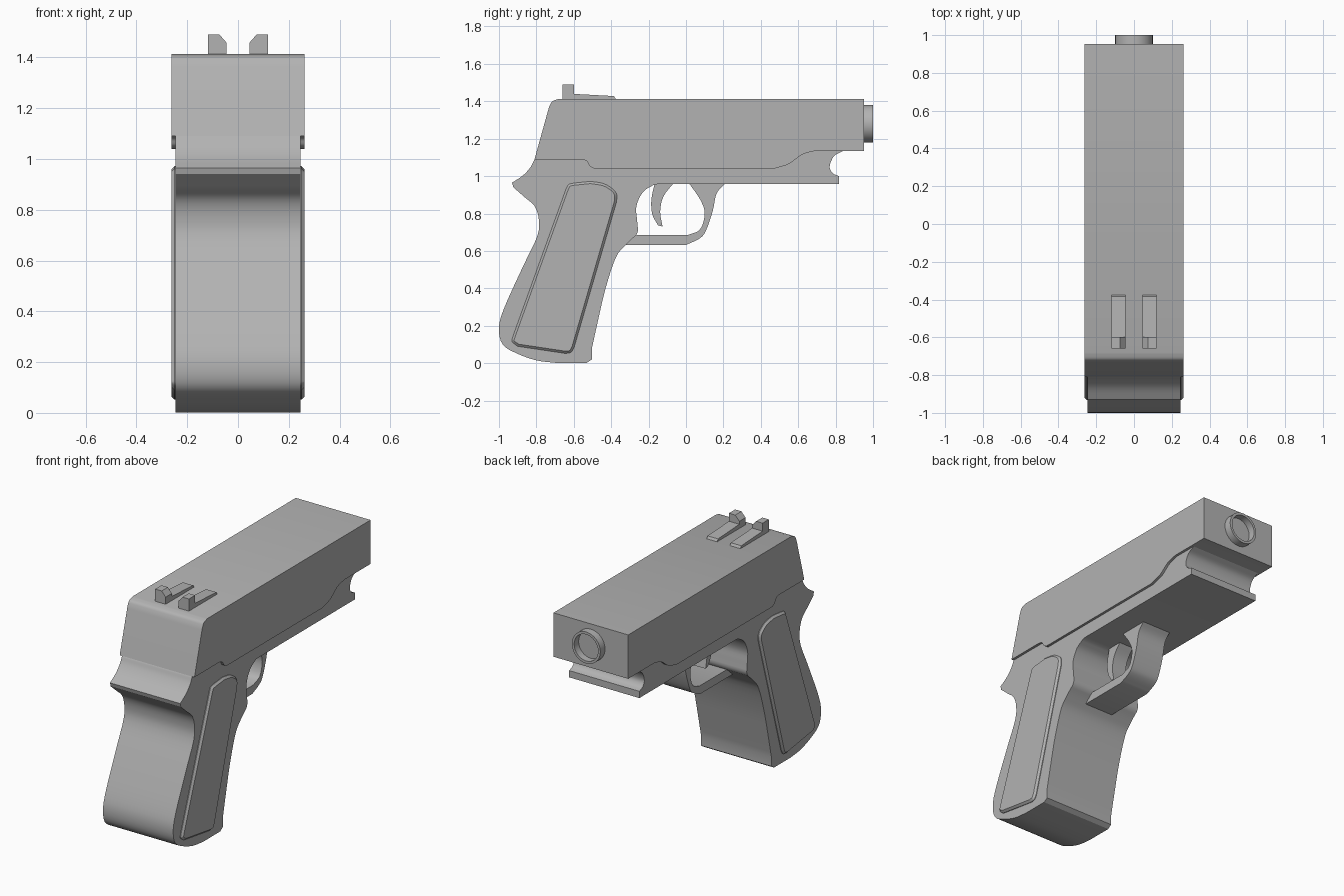
import bpy, bmesh, math
from mathutils import Vector

cube = bpy.data.objects.get("Cube")
if cube:
    bpy.data.objects.remove(cube, do_unlink=True)

grey = bpy.data.materials.new("plain grey")
grey.use_nodes = True
colour = (0.45, 0.45, 0.45, 1)
grey.diffuse_color = colour
grey.node_tree.nodes["Principled BSDF"].inputs["Base Color"].default_value = colour


def smooth_run(pts, steps=4):
    """Catmull-Rom curve through a run of points, ends kept."""
    p = [Vector(q) for q in pts]
    if len(p) < 3:
        return p
    p = [2 * p[0] - p[1]] + p + [2 * p[-1] - p[-2]]
    out = []
    for a, b, c, d in zip(p, p[1:], p[2:], p[3:]):
        for i in range(steps):
            t = i / steps
            out.append(0.5 * (2 * b + (c - a) * t + (2 * a - 5 * b + 4 * c - d) * t ** 2
                              + (3 * b - a - 3 * c + d) * t ** 3))
    return out + [p[-2]]


def finish(name, bm):
    bmesh.ops.recalc_face_normals(bm, faces=bm.faces)
    mesh = bpy.data.meshes.new(name)
    bm.to_mesh(mesh)
    bm.free()
    mesh.materials.append(grey)
    ob = bpy.data.objects.new(name, mesh)
    bpy.context.collection.objects.link(ob)
    bpy.ops.object.select_all(action="DESELECT")
    ob.select_set(True)
    bpy.context.view_layer.objects.active = ob
    bpy.ops.object.shade_smooth_by_angle(angle=math.radians(30))
    return ob


def side_profile(name, runs, x0, x1, chamfer=0):
    """Extrude a y-z outline across x; runs are curved, joints between them sharp."""
    pts = [q for run in runs for q in smooth_run(run)]
    bm = bmesh.new()
    face = bm.faces.new([bm.verts.new((x0, q[0], q[1])) for q in pts])
    ext = bmesh.ops.extrude_face_region(bm, geom=[face])
    moved = [v for v in ext["geom"] if isinstance(v, bmesh.types.BMVert)]
    bmesh.ops.translate(bm, verts=moved, vec=(x1 - x0, 0, 0))
    if chamfer:
        rim = [e for e in bm.edges if all(v in moved for v in e.verts)]
        bmesh.ops.bevel(bm, geom=rim, offset=chamfer, segments=1, affect="EDGES")
    return finish(name, bm)


# Slide
side_profile("slide", [
    [(-0.81, 1.09), (-0.735, 1.36)],
    [(-0.73, 1.375), (-0.715, 1.4), (-0.68, 1.413)],
    [(0.953, 1.413), (0.953, 1.135)],
    [(0.69, 1.135), (0.62, 1.115), (0.55, 1.065), (0.47, 1.04)],
    [(-0.49, 1.04), (-0.515, 1.055), (-0.53, 1.08), (-0.555, 1.09)],
], -0.262, 0.262)

# Frame with grip
side_profile("frame", [
    [(-0.7, 1.2), (0.84, 1.2)],
    [(0.84, 1.135), (0.79, 1.105), (0.768, 1.05), (0.785, 1.015), (0.818, 1.0)],
    [(0.818, 0.957), (-0.15, 0.957)],
    [(-0.17, 0.955), (-0.23, 0.915), (-0.265, 0.84), (-0.262, 0.77), (-0.256, 0.71)],
    [(-0.265, 0.685), (-0.32, 0.635), (-0.375, 0.565), (-0.43, 0.4), (-0.47, 0.23), (-0.503, 0.08)],
    [(-0.503, 0.02), (-0.53, 0.002)],
    [(-0.7, 0.002), (-0.8, 0.015), (-0.9, 0.05), (-0.98, 0.1), (-1.0, 0.19), (-0.97, 0.3),
     (-0.87, 0.52), (-0.795, 0.68), (-0.787, 0.77), (-0.81, 0.84), (-0.86, 0.885), (-0.923, 0.94)],
    [(-0.93, 0.965), (-0.87, 1.005), (-0.83, 1.05), (-0.81, 1.09)],
], -0.246, 0.246)

# Guard loop
side_profile("trigger_guard", [
    [(0.22, 0.97), (0.165, 0.91), (0.142, 0.81), (0.105, 0.705), (0.07, 0.665), (0.0, 0.632)],
    [(-0.34, 0.632), (-0.34, 0.685)],
    [(0.01, 0.685), (0.075, 0.715), (0.1, 0.8), (0.075, 0.876), (0.01, 0.97)],
], -0.1, 0.1)

# Trigger
side_profile("trigger", [
    [(-0.165, 0.97), (-0.185, 0.876), (-0.18, 0.796), (-0.15, 0.737)],
    [(-0.125, 0.73), (-0.138, 0.81), (-0.12, 0.892), (-0.06, 0.97)],
], -0.05, 0.05)

for side, s in (("left", 1), ("right", -1)):
    # Chamfered grip panel
    side_profile(side + "_grip_panel", [
        [(-0.925, 0.145), (-0.93, 0.115), (-0.9, 0.09)],
        [(-0.645, 0.052), (-0.615, 0.058), (-0.598, 0.085)],
        [(-0.372, 0.86), (-0.37, 0.9), (-0.39, 0.93), (-0.44, 0.96), (-0.51, 0.972)],
        [(-0.6, 0.963), (-0.628, 0.955), (-0.642, 0.93)],
    ], s * 0.235, s * 0.262, 0.012)

    # Rear sight: low ramp and a post with its inner top edge cut
    side_profile(side + "_sight_ramp", [
        [(-0.61, 1.4), (-0.61, 1.44)], [(-0.385, 1.428), (-0.368, 1.4)],
    ], s * 0.045, s * 0.118)
    bm = bmesh.new()
    outline = [(0.045, 1.4), (0.118, 1.4), (0.118, 1.49), (0.073, 1.49), (0.045, 1.458)]
    face = bm.faces.new([bm.verts.new((s * x, -0.66, z)) for x, z in outline])
    ext = bmesh.ops.extrude_face_region(bm, geom=[face])
    bmesh.ops.translate(bm, vec=(0, 0.062, 0),
                        verts=[v for v in ext["geom"] if isinstance(v, bmesh.types.BMVert)])
    finish(side + "_sight_post", bm)

# Muzzle ring: revolved section of radius and y, closed by the slide behind it
bm = bmesh.new()
section = [(0.1, 0.94), (0.1, 1.0), (0.084, 1.0), (0.084, 0.955), (0, 0.955)]
verts = [bm.verts.new((r, y, 1.28)) for r, y in section]
edges = [bm.edges.new(pair) for pair in zip(verts, verts[1:])]
bmesh.ops.spin(bm, geom=verts + edges, cent=(0, 0, 1.28), axis=(0, 1, 0),
               angle=math.tau, steps=32)
bmesh.ops.remove_doubles(bm, verts=bm.verts, dist=0.0001)
finish("muzzle_ring", bm)
